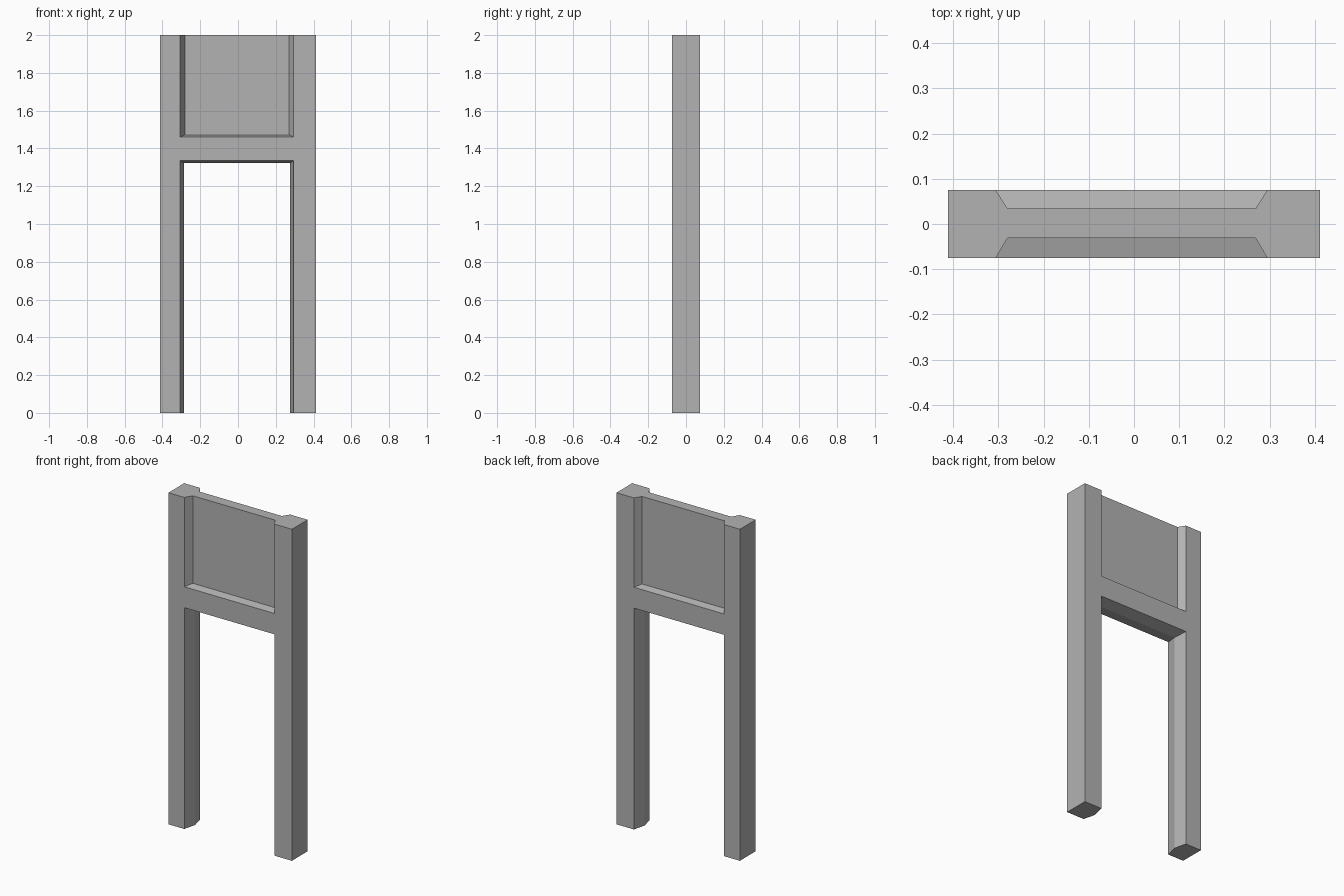
import bpy
import bmesh

cube = bpy.data.objects.get("Cube")
if cube:
    bpy.data.objects.remove(cube, do_unlink=True)

# Single flat grey
grey = bpy.data.materials.new("stone_grey")
grey.use_nodes = True
colour = (0.45, 0.45, 0.45, 1.0)
grey.diffuse_color = colour
grey.node_tree.nodes["Principled BSDF"].inputs["Base Color"].default_value = colour

HALF_W, HALF_D, HEIGHT = 0.412, 0.075, 2.0
LEFT, RIGHT = -0.306, 0.295      # inner edges of the posts on the outer faces
RAIL_LOW, RAIL_HIGH = 1.335, 1.461
BEYOND = 0.2                     # how far cutters run past the block


def loft(name, rings):
    """Closed solid through rectangles given as (y, x0, x1, z0, z1)."""
    bm = bmesh.new()
    loops = []
    for y, x0, x1, z0, z1 in rings:
        corners = ((x0, z0), (x1, z0), (x1, z1), (x0, z1))
        loops.append([bm.verts.new((x, y, z)) for x, z in corners])
    bm.faces.new(loops[0])
    bm.faces.new(loops[-1])
    for a, b in zip(loops, loops[1:]):
        for i in range(4):
            j = (i + 1) % 4
            bm.faces.new((a[i], a[j], b[j], b[i]))
    bmesh.ops.recalc_face_normals(bm, faces=bm.faces)
    mesh = bpy.data.meshes.new(name)
    bm.to_mesh(mesh)
    bm.free()
    mesh.materials.append(grey)
    obj = bpy.data.objects.new(name, mesh)
    bpy.context.collection.objects.link(obj)
    return obj


# Solid block that becomes posts, rail and upper panel
frame = loft("door_frame", [(y, -HALF_W, HALF_W, 0, HEIGHT) for y in (-HALF_D, HALF_D)])


# Doorway with a shallow ridge along the middle of its sides and lintel
def doorway_ring(y):
    t = 1 - abs(y) / HALF_D
    return (y, LEFT + 0.019 * t, RIGHT - 0.019 * t, -BEYOND, RAIL_LOW - 0.013 * t)


cutters = [loft("doorway_cutter", [doorway_ring(y) for y in (-0.1, 0, 0.1)])]


# Sloped recesses on both faces of the upper panel
def recess_ring(y, depth):
    t = (HALF_D - abs(y)) / depth
    return (y, LEFT + 0.026 * t, RIGHT - 0.026 * t, RAIL_HIGH + 0.011 * t, HEIGHT + BEYOND)


for name, side, floor in (("front", -1, 0.031), ("back", 1, 0.034)):
    depth = HALF_D - floor
    rings = [recess_ring(side * y, depth) for y in (0.1, floor)]
    cutters.append(loft(name + "_recess_cutter", rings))

# Carve the openings and discard the cutters
bpy.context.view_layer.objects.active = frame
frame.select_set(True)
for cutter in cutters:
    mod = frame.modifiers.new(cutter.name, "BOOLEAN")
    mod.operation = "DIFFERENCE"
    mod.solver = "EXACT"
    mod.object = cutter
    bpy.ops.object.modifier_apply(modifier=mod.name)
    bpy.data.objects.remove(cutter, do_unlink=True)
